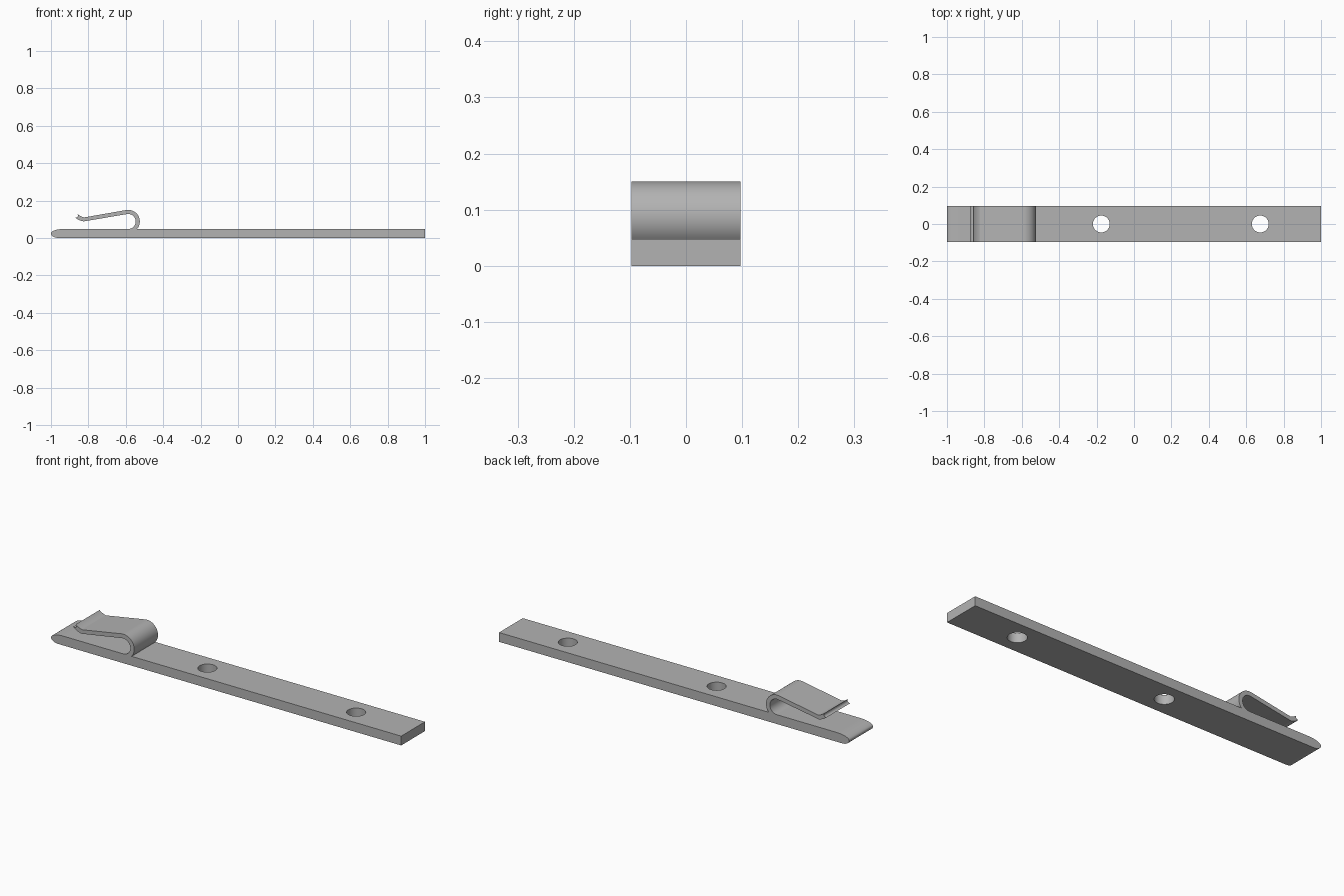
import bpy
import bmesh
from math import sin, cos, radians, asin, sqrt
from mathutils import Vector

cube = bpy.data.objects.get("Cube")
if cube:
    bpy.data.objects.remove(cube, do_unlink=True)

HALF_W = 0.097      # half width of the strip
BAR_H = 0.048       # bar thickness
T = 0.011           # half thickness of the spring arm
SLOPE = 11.5        # downward tilt of the arm, degrees

steel = bpy.data.materials.new("steel grey")
steel.use_nodes = True
grey = (0.45, 0.45, 0.45, 1)
steel.diffuse_color = grey
steel.node_tree.nodes["Principled BSDF"].inputs["Base Color"].default_value = grey


def arc(cx, cz, rx, rz, start, end, steps):
    """Points along an elliptical arc, angles in degrees."""
    angles = [radians(start + (end - start) * i / steps) for i in range(steps + 1)]
    return [Vector((cx + rx * cos(a), cz + rz * sin(a))) for a in angles]


# Spring arm: loop, sloping straight, then a small upturned lip
R = 0.051
loop_x, loop_z = -0.587, BAR_H + R - T
top = 90 + SLOPE
down = Vector((-cos(radians(SLOPE)), -sin(radians(SLOPE))))
up = Vector((down.y, -down.x))
bend = Vector((loop_x, loop_z)) + up * R + down * 0.195
LIP_R, LIP_TURN = 0.09, 30
lip = bend + up * LIP_R
lip_start, lip_end = 270 - SLOPE, 270 - SLOPE - LIP_TURN

foot = -asin((loop_z - BAR_H) / (R + T)) * 180 / 3.14159265
outer = arc(loop_x, loop_z, R + T, R + T, foot, top, 28)
outer += arc(lip.x, lip.y, LIP_R - T, LIP_R - T, lip_start, lip_end, 8)
tip_mid = lip + Vector((cos(radians(lip_end)), sin(radians(lip_end)))) * LIP_R
tip = arc(tip_mid.x, tip_mid.y, T, T, lip_end - 180, lip_end - 360, 10)[1:-1]
tip.reverse()
tip = arc(tip_mid.x, tip_mid.y, T, T, lip_end - 180, lip_end - 360, 10)[1:-1]
inner = arc(lip.x, lip.y, LIP_R + T, LIP_R + T, lip_end, lip_start, 8)
inner += arc(loop_x, loop_z, R - T, R - T, top, -90, 28)

# Bar with a rounded nose
MID = BAR_H / 2
nose = arc(-0.93, MID, 0.07, MID, 90, 180, 12)
nose += arc(-0.96, MID, 0.04, MID, 180, 270, 10)[1:]
profile = [Vector((1, 0)), Vector((1, BAR_H))] + outer + tip + inner + nose

bm = bmesh.new()
face = bm.faces.new([bm.verts.new((p.x, -HALF_W, p.y)) for p in profile])
side = bmesh.ops.extrude_face_region(bm, geom=[face])
verts = [g for g in side["geom"] if isinstance(g, bmesh.types.BMVert)]
bmesh.ops.translate(bm, verts=verts, vec=(0, 2 * HALF_W, 0))
bmesh.ops.recalc_face_normals(bm, faces=bm.faces)
mesh = bpy.data.meshes.new("clip_strip")
bm.to_mesh(mesh)
bm.free()
mesh.materials.append(steel)
strip = bpy.data.objects.new("clip_strip", mesh)
bpy.context.collection.objects.link(strip)

# Two mounting holes
for x in (-0.175, 0.675):
    bpy.ops.mesh.primitive_cylinder_add(vertices=48, radius=0.045, depth=0.08,
                                        location=(x, 0, MID))
    cutter = bpy.context.object
    cutter.name = "hole_cutter"
    cutter.hide_render = True
    cutter.data.materials.append(steel)
    cut = strip.modifiers.new("hole", 'BOOLEAN')
    cut.operation = 'DIFFERENCE'
    cut.solver = 'EXACT'
    cut.object = cutter
    bpy.context.view_layer.objects.active = strip
    bpy.ops.object.modifier_apply(modifier=cut.name)
    bpy.data.objects.remove(cutter, do_unlink=True)

# Smooth curves, crisp edges, flat faces kept flat
bpy.ops.object.select_all(action='DESELECT')
strip.select_set(True)
bpy.context.view_layer.objects.active = strip
bpy.ops.object.shade_smooth_by_angle(angle=radians(30))
weighted = strip.modifiers.new("weighted_normals", 'WEIGHTED_NORMAL')
weighted.keep_sharp = True
